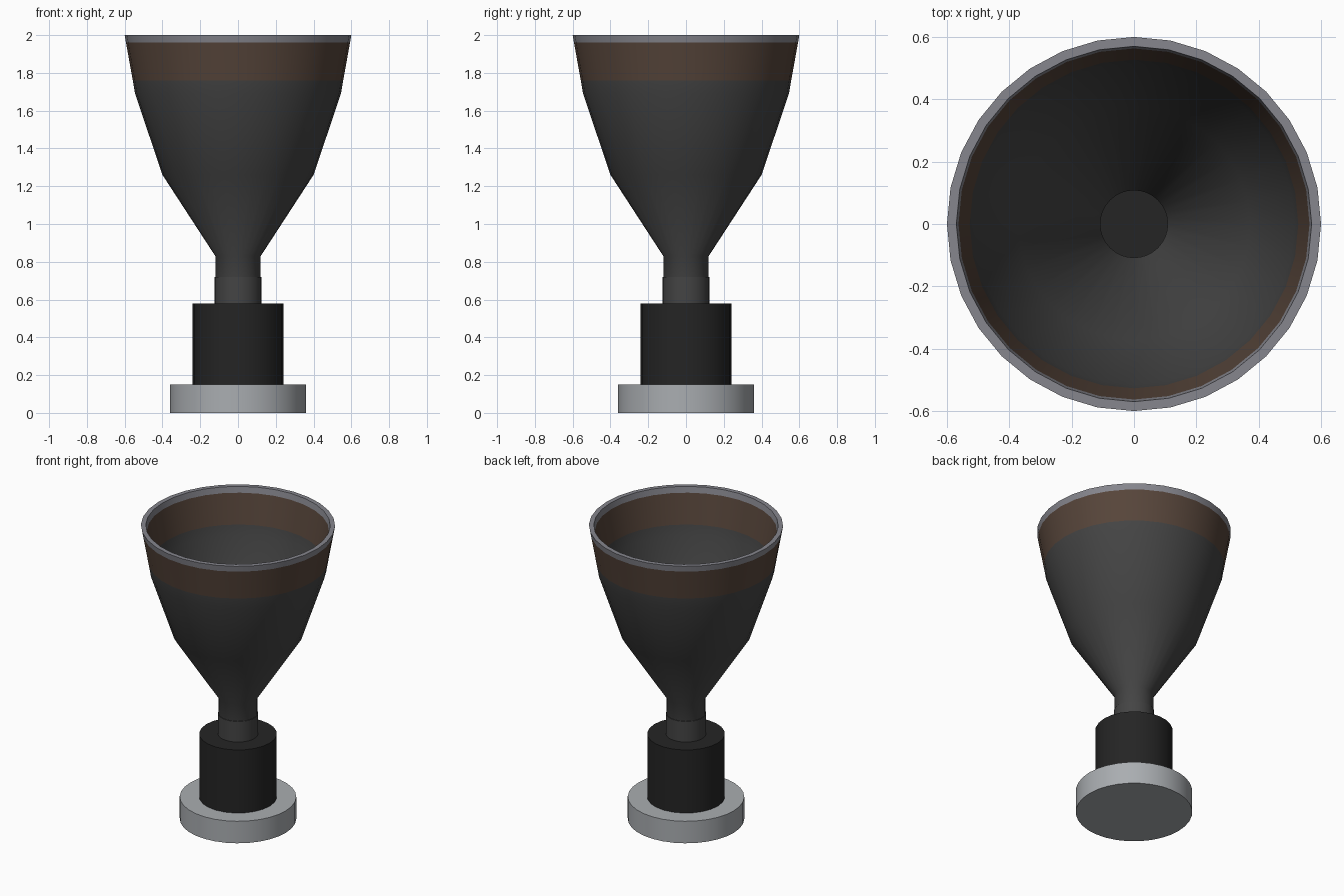
import bpy, math

if "Cube" in bpy.data.objects:
    bpy.data.objects.remove(bpy.data.objects["Cube"])

def material(name, rgb):
    m = bpy.data.materials.new(name)
    m.diffuse_color = (*rgb, 1)
    m.use_nodes = True
    m.node_tree.nodes["Principled BSDF"].inputs["Base Color"].default_value = m.diffuse_color
    return m

dark_grey = material("dark grey", (0.058, 0.058, 0.058))
brown = material("brown", (0.095, 0.06, 0.043))
rim_grey = material("rim grey", (0.24, 0.24, 0.27))
black = material("black", (0.018, 0.018, 0.018))
light_grey = material("light grey", (0.40, 0.42, 0.44))

def lathe(name, profile, sides, mats, rule=lambda z: 0, caps=False):
    """Spin (radius, z) points around the z axis."""
    verts = [(r * math.cos(2 * math.pi * i / sides), r * math.sin(2 * math.pi * i / sides), z)
             for r, z in profile for i in range(sides)]
    faces = []
    for k in range(len(profile) - 1):
        for i in range(sides):
            j = (i + 1) % sides
            a, b = k * sides, (k + 1) * sides
            faces.append((a + i, a + j, b + j, b + i))
    if caps:
        faces.append(tuple(reversed(range(sides))))
        faces.append(tuple(range(len(verts) - sides, len(verts))))
    mesh = bpy.data.meshes.new(name)
    mesh.from_pydata(verts, [], faces)
    for m in mats:
        mesh.materials.append(m)
    for p in mesh.polygons:
        p.material_index = rule(p.center.z)
    obj = bpy.data.objects.new(name, mesh)
    bpy.context.collection.objects.link(obj)
    bpy.ops.object.select_all(action='DESELECT')
    obj.select_set(True)
    bpy.context.view_layer.objects.active = obj
    bpy.ops.object.shade_smooth_by_angle(angle=math.radians(40))
    return obj

# Base disc and collar
lathe("base", [(0.36, 0), (0.36, 0.15)], 32, [light_grey], caps=True)
lathe("collar", [(0.24, 0.15), (0.24, 0.58)], 24, [black], caps=True)

# Short sleeve around the neck
lathe("neck_sleeve", [(0.11, 0.58), (0.124, 0.58), (0.124, 0.72), (0.11, 0.72)], 32, [dark_grey])

# Hollow flared bell, up the outside and down the inside
outer = [(0.12, 0.58), (0.12, 0.83), (0.40, 1.26), (0.545, 1.69),
         (0.557, 1.76), (0.593, 1.96), (0.60, 2.0)]
inner = [(0.57, 2.0), (0.563, 1.96), (0.527, 1.76), (0.515, 1.69),
         (0.372, 1.26), (0.108, 0.85), (0.108, 0.58)]
lathe("bell", outer + inner, 32, [dark_grey, brown, rim_grey],
      rule=lambda z: 2 if z > 1.96 else 1 if z > 1.76 else 0)
